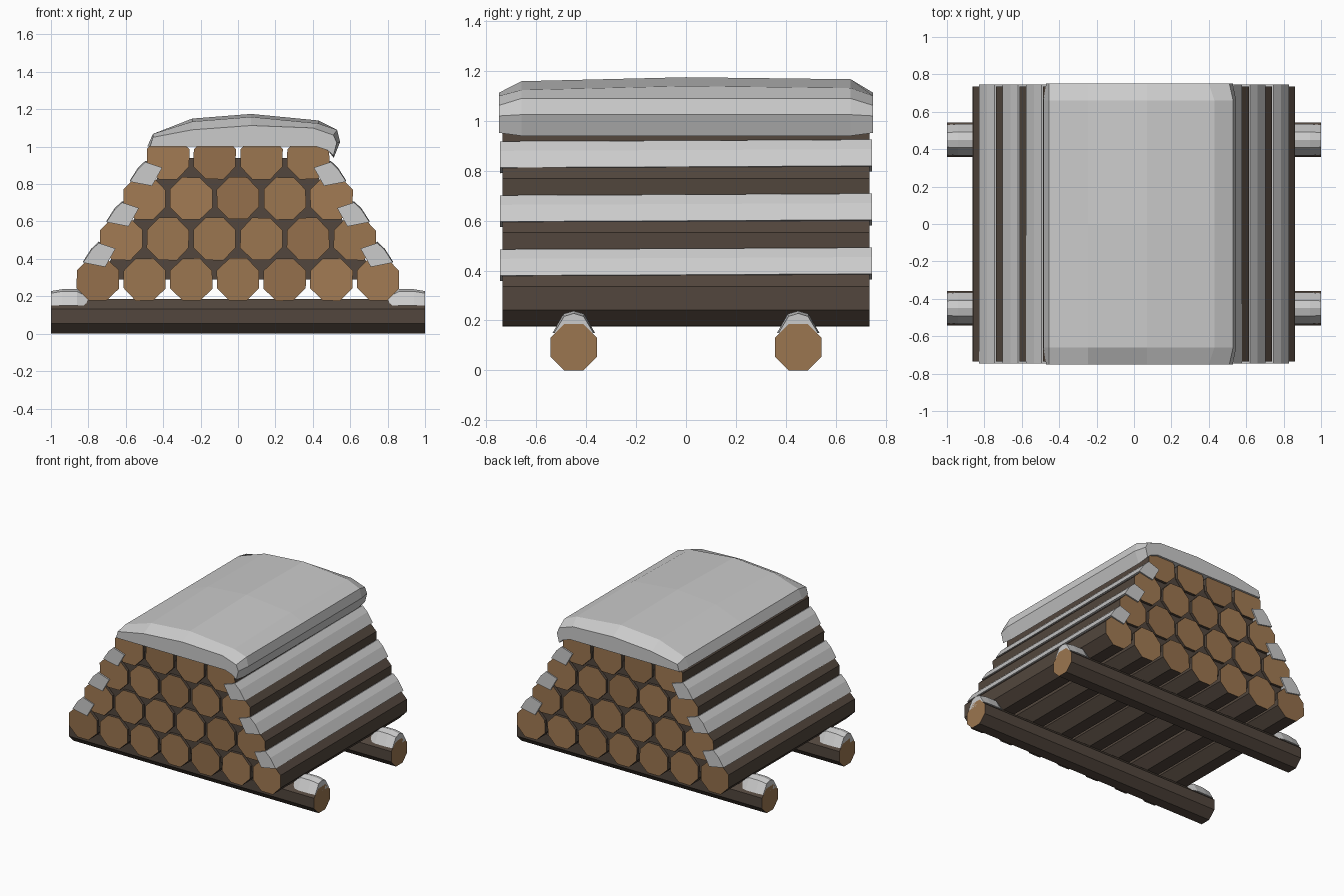
import bpy, math, random

if "Cube" in bpy.data.objects:
    bpy.data.objects.remove(bpy.data.objects["Cube"])
random.seed(4)


def material(name, color):
    m = bpy.data.materials.new(name)
    m.diffuse_color = (*color, 1)
    m.use_nodes = True
    m.node_tree.nodes["Principled BSDF"].inputs["Base Color"].default_value = m.diffuse_color
    return m


bark = material("bark", (0.085, 0.062, 0.047))
woods = [material("cut_wood_%d" % i, (0.33 * k, 0.18 * k, 0.08 * k))
         for i, k in enumerate((0.9, 1.0, 1.1))]


def loft(name, sections, mats=()):
    """Closed solid through equal-sized rings of points; end caps use slot 1."""
    n = len(sections[0])
    verts = [p for s in sections for p in s]
    faces, caps = [], []
    for k in range(len(sections) - 1):
        for i in range(n):
            a, b = k * n + i, k * n + (i + 1) % n
            faces.append((a, b, b + n, a + n))
    caps = [tuple(reversed(range(n))), tuple(range(len(verts) - n, len(verts)))]
    me = bpy.data.meshes.new(name)
    me.from_pydata(verts, [], faces + caps)
    for m in mats:
        me.materials.append(m)
    if len(mats) > 1:
        for f in me.polygons[-2:]:
            f.material_index = 1
    ob = bpy.data.objects.new(name, me)
    bpy.context.collection.objects.link(ob)
    # consistent outward normals
    import bmesh
    bm = bmesh.new()
    bm.from_mesh(me)
    bmesh.ops.recalc_face_normals(bm, faces=bm.faces)
    bm.to_mesh(me)
    bm.free()
    return ob


def octagon(u, v, half, jitter=0.0):
    r = half / math.cos(math.pi / 8)
    return [(u + r * math.cos(math.pi / 8 + i * math.pi / 4) + random.uniform(-jitter, jitter),
             v + r * math.sin(math.pi / 8 + i * math.pi / 4) + random.uniform(-jitter, jitter))
            for i in range(8)]


def along_y(profile, y):
    return [(x, y, z) for x, z in profile]


def along_x(profile, x):
    return [(x, y, z) for y, z in profile]


# two bearers under the stack, with snow on their exposed ends
for y in (-0.45, 0.45):
    ring = octagon(y, 0.0925, 0.0925)
    loft("bearer_log", [along_x(ring, -1), along_x(ring, 1)], (bark, woods[1]))
    for s in (-1, 1):
        rings = []
        for x, w, h in ((0.80, 0.75, 0.205), (0.86, 1.0, 0.238), (0.94, 1.0, 0.238), (1.0, 0.93, 0.228)):
            prof = [(-0.085, 0.15), (-0.042, h - 0.012), (0, h),
                    (0.042, h - 0.012), (0.085, 0.15)]
            rings.append(along_x([(y + u * w, z) for u, z in prof], s * x))
        loft("bearer_snow", rings)

# stacked logs, one fewer per row
for row in range(4):
    count, z = 7 - row, 0.29 + 0.2165 * row
    for i in range(count):
        ring = octagon((i - (count - 1) / 2) * 0.25, z, 0.113, 0.002)
        loft("stacked_log", [along_y(ring, -0.735), along_y(ring, 0.735)],
             (bark, random.choice(woods)))

# dark core that closes the gaps between logs
core = [(-0.74, 0.29), (0.74, 0.29), (0.37, 0.94), (-0.37, 0.94)]
loft("stack_core", [along_y(core, -0.715), along_y(core, 0.715)], (bark,))

# snow ledges in the steps on both sides
ledge = [(0.71, 0.36), (0.828, 0.383), (0.785, 0.45), (0.745, 0.488), (0.655, 0.458)]
for s in (-1, 1):
    for k in range(3):
        prof = [(s * (x - 0.125 * k), z + 0.2165 * k) for x, z in ledge]
        rings = [along_y([(x, z + dz) for x, z in prof], y)
                 for y, dz in ((-0.745, -0.003), (0, 0), (0.745, 0.004))]
        loft("snow_ledge", rings)

# thick snow blanket on top, overhanging the right side
mid = [(-0.485, 1.0), (-0.455, 1.068), (-0.245, 1.15), (0.07, 1.175), (0.43, 1.14),
       (0.53, 1.09), (0.546, 1.025), (0.512, 0.94), (0.485, 0.975), (0.42, 1.0)]
end = [(-0.47, 1.0), (-0.455, 1.05), (-0.245, 1.09), (0.07, 1.113), (0.40, 1.10),
       (0.51, 1.062), (0.528, 1.02), (0.51, 0.952), (0.48, 0.98), (0.42, 1.0)]
near = [(x, z - (0.016 if z > 1.1 else 0)) for x, z in mid]
far = [(x, z - (0.008 if z > 1.1 else 0)) for x, z in mid]
loft("top_snow", [along_y(end, -0.75), along_y(near, -0.66), along_y(mid, 0),
                  along_y(far, 0.66), along_y(end, 0.75)])
